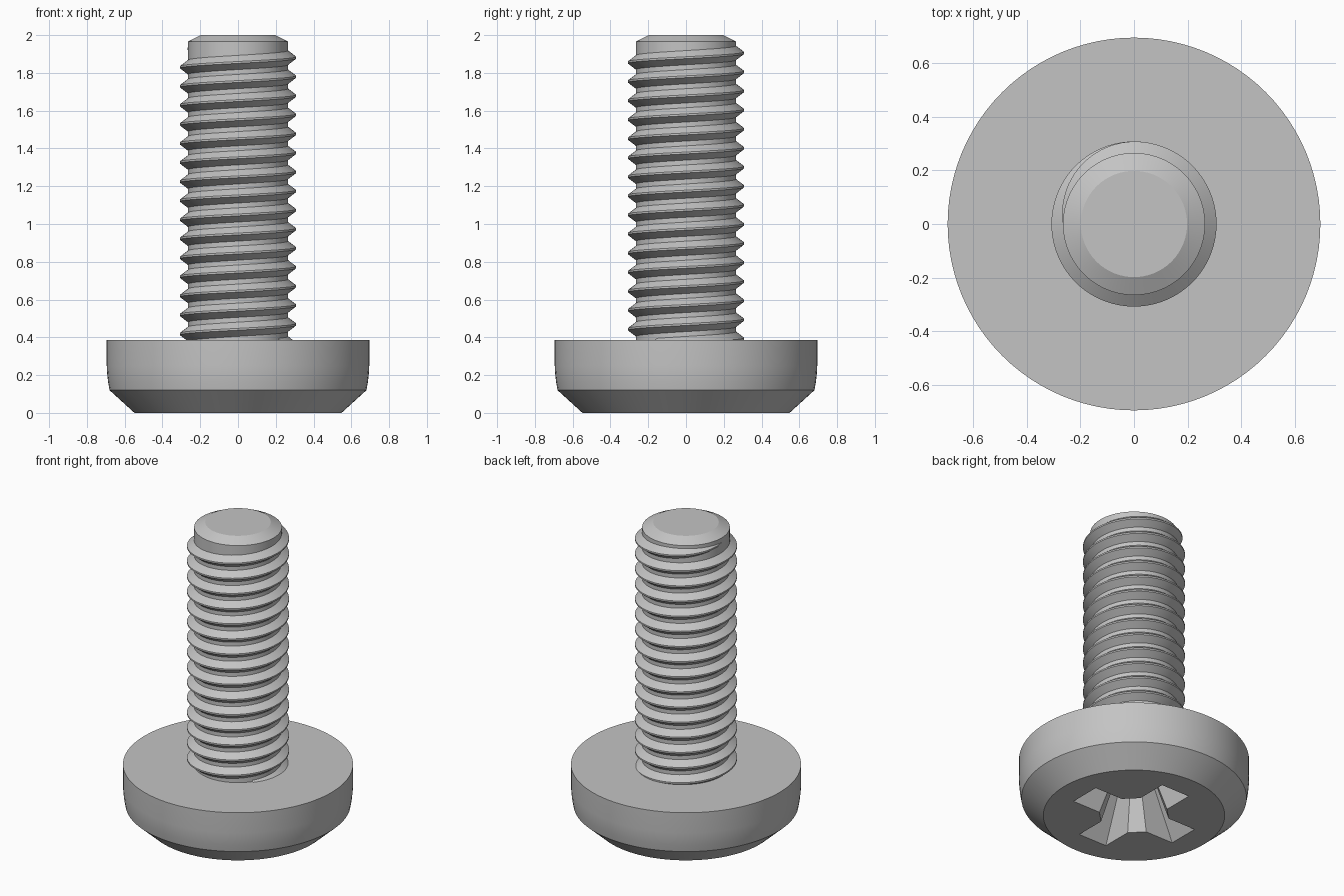
import bpy, bmesh, math

cube = bpy.data.objects.get("Cube")
if cube:
    bpy.data.objects.remove(cube, do_unlink=True)

steel = bpy.data.materials.new("grey steel")
steel.use_nodes = True
STEEL = (0.55, 0.55, 0.55, 1)
steel.diffuse_color = STEEL
steel.node_tree.nodes["Principled BSDF"].inputs["Base Color"].default_value = STEEL

PITCH = 0.1009
CORE_R, CREST_R = 0.265, 0.308
HEAD_TOP = 0.386


def make_object(name, bm):
    bmesh.ops.recalc_face_normals(bm, faces=bm.faces[:])
    mesh = bpy.data.meshes.new(name)
    bm.to_mesh(mesh)
    bm.free()
    mesh.materials.append(steel)
    obj = bpy.data.objects.new(name, mesh)
    bpy.context.collection.objects.link(obj)
    return obj


def loft(name, rings, closed_rings=True):
    """Skin a list of point rings and cap both ends."""
    bm = bmesh.new()
    rows = [[bm.verts.new(p) for p in ring] for ring in rings]
    n = len(rows[0])
    for a, b in zip(rows, rows[1:]):
        for i in range(n):
            j = (i + 1) % n
            bm.faces.new((a[i], a[j], b[j], b[i]))
    bm.faces.new(rows[0][::-1])
    bm.faces.new(rows[-1])
    return make_object(name, bm)


def circle(r, z, n=96):
    return [(r * math.cos(2 * math.pi * i / n), r * math.sin(2 * math.pi * i / n), z)
            for i in range(n)]


def lathe(name, profile):
    return loft(name, [circle(r, z) for r, z in profile])


def smooth(obj, degrees):
    bpy.ops.object.select_all(action="DESELECT")
    obj.select_set(True)
    bpy.context.view_layer.objects.active = obj
    bpy.ops.object.shade_smooth_by_angle(angle=math.radians(degrees))


# Pan head, with a slightly rounded side above the chamfer
head = lathe("head", [(0.548, 0), (0.68, 0.12), (0.688, 0.165), (0.693, 0.21),
                      (0.695, 0.25), (0.695, HEAD_TOP)])


# Tapered cross recess in the head
def cross(scale, z):
    half, inner, tip = 0.105 * scale, 0.185 * scale, 0.39 * scale
    arm = [(inner, -half), (tip, -half), (tip, half), (inner, half)]
    points = []
    for k in range(4):
        c, s = ((1, 0), (0, 1), (-1, 0), (0, -1))[k]
        points += [(x * c - y * s, x * s + y * c, z) for x, y in arm]
    return points


cutter = loft("recess_cutter", [cross(1.03, -0.02), cross(0.5, 0.31)])
cutter.hide_render = True
cut = head.modifiers.new("recess", "BOOLEAN")
cut.operation = "DIFFERENCE"
cut.solver = "EXACT"
cut.object = cutter
bpy.context.view_layer.update()
graph = bpy.context.evaluated_depsgraph_get()
cut_mesh = bpy.data.meshes.new_from_object(head.evaluated_get(graph))
head.modifiers.clear()
head.data = cut_mesh
bpy.data.objects.remove(cutter, do_unlink=True)
smooth(head, 25)

# Shank core with a chamfered end
shank = lathe("shank", [(CORE_R, HEAD_TOP - 0.03), (CORE_R, 1.966), (0.198, 2.0)])
smooth(shank, 25)

# Right-handed thread that runs out near the tip
STEPS = 72
END_ANGLE, END_Z = math.pi, 1.931
TURNS = 15.6
rings = []
for i in range(int(TURNS * STEPS) + 1):
    back = TURNS - i / STEPS
    angle = END_ANGLE - back * 2 * math.pi
    z = END_Z - back * PITCH
    fade = min(1, back / 0.27)
    fade = math.sin(fade * math.pi / 2)
    crest = CORE_R + (CREST_R - CORE_R) * fade
    root = CORE_R - 0.003
    flank = 0.006 + 0.034 * max(fade, 0.05)
    section = [(root, -flank), (crest, -0.005), (crest, 0.005), (root, flank)]
    rings.append([(r * math.cos(angle), r * math.sin(angle), z + dz) for r, dz in section])
thread = loft("thread", rings)
smooth(thread, 25)
